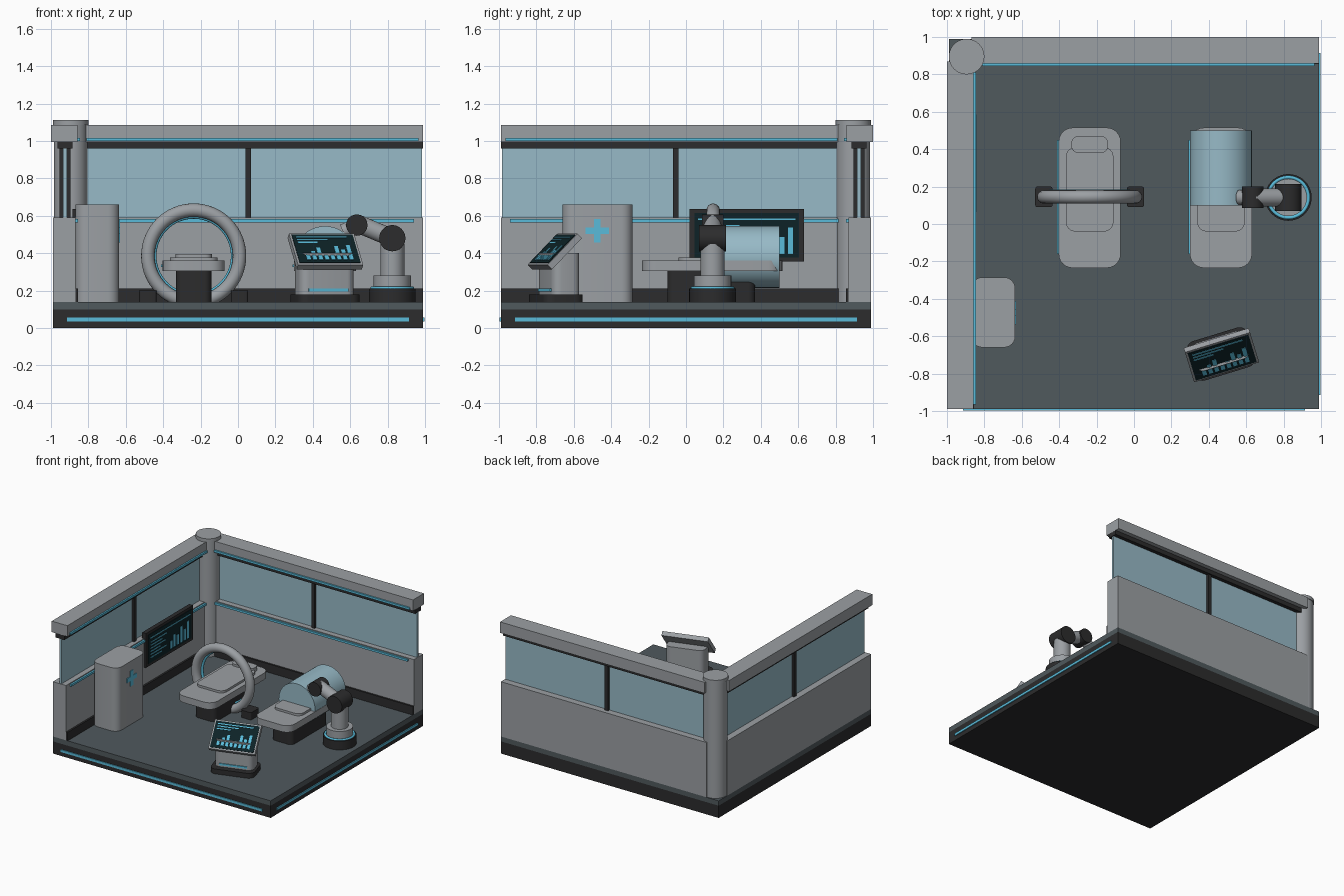
import bpy, bmesh
from math import radians, pi
from mathutils import Matrix, Vector

if "Cube" in bpy.data.objects:
    bpy.data.objects.remove(bpy.data.objects["Cube"])


def material(name, rgb):
    m = bpy.data.materials.new(name)
    m.use_nodes = True
    m.diffuse_color = (*rgb, 1)
    m.node_tree.nodes["Principled BSDF"].inputs["Base Color"].default_value = (*rgb, 1)
    return m


GREY = material("light grey", (0.33, 0.35, 0.37))
SLATE = material("slate floor", (0.08, 0.1, 0.11))
DARK = material("charcoal", (0.025, 0.025, 0.026))
CYAN = material("cyan light", (0.1, 0.5, 0.7))
GLASS = material("blue glass", (0.31, 0.49, 0.57))
SCREEN = material("dark screen", (0.004, 0.016, 0.02))


def finish(bm, name, mat, matrix=None, smooth=False):
    if matrix is not None:
        bm.transform(matrix)
    me = bpy.data.meshes.new(name)
    bm.to_mesh(me)
    bm.free()
    me.materials.append(mat)
    ob = bpy.data.objects.new(name, me)
    bpy.context.collection.objects.link(ob)
    if smooth:
        bpy.ops.object.select_all(action="DESELECT")
        ob.select_set(True)
        bpy.context.view_layer.objects.active = ob
        bpy.ops.object.shade_smooth_by_angle(angle=radians(35))
    return ob


def box(name, mat, x, y, z, round_by=0, matrix=None):
    """Box from (min, max) ranges, with optional rounded vertical corners."""
    bm = bmesh.new()
    bmesh.ops.create_cube(bm, size=1)
    for v in bm.verts:
        v.co = [r[0] if c < 0 else r[1] for c, r in zip(v.co, (x, y, z))]
    if round_by:
        upright = [e for e in bm.edges if abs(e.verts[0].co.z - e.verts[1].co.z) > 1e-5]
        bmesh.ops.bevel(bm, geom=upright, offset=round_by, segments=6,
                        profile=0.5, affect="EDGES")
    return finish(bm, name, mat, matrix, round_by > 0)


def rod(name, mat, start, end, radius, sides=40):
    a, b = Vector(start), Vector(end)
    bm = bmesh.new()
    bmesh.ops.create_cone(bm, cap_ends=True, segments=sides, radius1=radius,
                          radius2=radius, depth=(b - a).length)
    turn = (b - a).to_track_quat("Z", "Y").to_matrix().to_4x4()
    return finish(bm, name, mat, Matrix.Translation((a + b) / 2) @ turn, True)


def ring(name, mat, centre, major, minor, upright=False):
    bpy.ops.mesh.primitive_torus_add(location=centre, major_radius=major, minor_radius=minor,
                                     major_segments=64, minor_segments=16,
                                     rotation=(pi / 2 if upright else 0, 0, 0))
    ob = bpy.context.object
    ob.name = name
    ob.data.materials.append(mat)
    bpy.ops.object.shade_smooth_by_angle(angle=radians(60))


def graphics(name, matrix, lines, bars, base, step, width):
    """Lines are (x0, x1, y); bars are (first x, heights)."""
    for i, (x0, x1, y) in enumerate(lines):
        box(f"{name}_line_{i}", CYAN, (x0, x1), (y - 0.004, y + 0.004), (0, 0.003), 0, matrix)
    first, heights = bars
    for i, h in enumerate(heights):
        x = first + i * step
        box(f"{name}_bar_{i}", CYAN, (x, x + width), (base, base + h), (0, 0.003), 0, matrix)


# Platform
E = 0.99
box("platform_base", DARK, (-E, E), (-E, E), (0, 0.1))
box("platform_floor", SLATE, (-E, E), (-E, E), (0.1, 0.14))
box("front_platform_light", CYAN, (-0.915, 0.915), (-0.997, -E), (0.035, 0.055))
box("right_platform_light", CYAN, (E, 0.998), (-0.915, 0.915), (0.035, 0.055))

# Walls: modelled along x at the back, then turned for the left side
SIDE = Matrix.Rotation(pi / 2, 4, "Z") @ Matrix.Scale(-1, 4, (1, 0, 0))
for side, m in (("back", None), ("side", SIDE)):
    def wall(part, mat, x, y, z):
        ob = box(f"{side}_wall_{part}", mat, x, y, z)
        if m is not None:
            # swap so the run starts at the corner column
            ob.data.transform(Matrix(((0, -1, 0, 0), (-1, 0, 0, 0), (0, 0, 1, 0), (0, 0, 0, 1))))
            ob.data.flip_normals()
    wall("lower", GREY, (-0.88, E), (0.87, E), (0.14, 0.59))
    wall("skirting", DARK, (-0.86, E), (0.855, 0.87), (0.14, 0.21))
    wall("glass", GLASS, (-0.88, 0.985), (0.915, 0.935), (0.59, 0.96))
    wall("mullion", DARK, (0.04, 0.07), (0.895, 0.955), (0.59, 0.96))
    wall("header", DARK, (-0.88, E), (0.885, 0.965), (0.96, 0.997))
    wall("cap", GREY, (-0.87, E), (0.858, 1.0), (0.995, 1.085))
    wall("cap_light", CYAN, (-0.81, 0.965), (0.846, 0.858), (1.0, 1.017))
    wall("sill_light", CYAN, (-0.85, 0.94), (0.856, 0.87), (0.565, 0.582))

# Corner column
rod("corner_column", GREY, (-0.895, 0.895, 0.14), (-0.895, 0.895, 1.09), 0.09)
rod("column_collar", GREY, (-0.895, 0.895, 1.085), (-0.895, 0.895, 1.113), 0.095)

# Beds
for name, cx in (("scanner", -0.237), ("canopy", 0.465)):
    def part(label, mat, half, y, z, r):
        box(f"{name}_bed_{label}", mat, (cx - half, cx + half), y, z, r)
    part("pedestal", DARK, 0.095, (-0.1, 0.37), (0.14, 0.305), 0.04)
    part("slab", GREY, 0.166, (-0.235, 0.515), (0.305, 0.36), 0.075)
    part("mattress", GREY, 0.127, (-0.04, 0.41), (0.36, 0.378), 0.05)
    part("pillow", GREY, 0.097, (0.38, 0.47), (0.36, 0.395), 0.035)
    box(f"{name}_bed_light", CYAN, (cx - 0.174, cx - 0.165), (-0.16, 0.45), (0.325, 0.34))

# Scanner ring with its feet
ring("scanner_ring", GREY, (-0.237, 0.145, 0.385), 0.245, 0.036, True)
ring("scanner_ring_light", CYAN, (-0.237, 0.174, 0.385), 0.21, 0.011, True)
for label, s in (("right", -1), ("left", 1)):
    x = -0.237 + s * 0.245
    box(f"{label}_scanner_foot", DARK, (x - 0.046, x + 0.046), (0.09, 0.2), (0.14, 0.2), 0.012)

# Glass canopy over the second bed
rod("glass_canopy", GLASS, (0.465, 0.1, 0.38), (0.465, 0.5, 0.38), 0.165, 48)

# Robot arm
AX, AY = 0.825, 0.142
for label, mat, z0, z1, r in (("base", DARK, 0.14, 0.212, 0.125),
                              ("turntable", GREY, 0.205, 0.28, 0.1),
                              ("post", GREY, 0.28, 0.45, 0.064)):
    rod(f"arm_{label}", mat, (AX, AY, z0), (AX, AY, z1), r)
ring("arm_base_light", CYAN, (AX, AY, 0.214), 0.108, 0.009)
rod("arm_shoulder", DARK, (AX, 0.07, 0.48), (AX, 0.214, 0.48), 0.07)
rod("upper_arm", GREY, (AX, AY, 0.48), (0.635, AY, 0.56), 0.048)
rod("arm_elbow", DARK, (0.635, 0.085, 0.55), (0.635, 0.2, 0.55), 0.057)
rod("forearm", GREY, (0.635, AY, 0.55), (0.562, AY, 0.515), 0.04)

# Cabinet with a cross
box("cabinet", GREY, (-0.87, -0.635), (-0.66, -0.285), (0.14, 0.66), 0.06)
for label, a, b in (("upright", 0.018, 0.063), ("arms", 0.063, 0.018)):
    box(f"cross_{label}", CYAN, (-0.636, -0.63), (-0.475 - a, -0.475 + a), (0.52 - b, 0.52 + b))

# Wall monitor: local x runs along the wall, local y is up
box("monitor_frame", DARK, (-0.885, -0.85), (0.02, 0.63), (0.355, 0.637))
box("monitor_screen", SCREEN, (-0.85, -0.846), (0.045, 0.605), (0.378, 0.615))
facing = Matrix(((0, 0, 1, -0.846), (1, 0, 0, 0.325), (0, 1, 0, 0.496), (0, 0, 0, 1)))
graphics("monitor", facing,
         [(-0.26, 0.26, 0.085), (-0.25, -0.04, 0.05), (-0.25, -0.1, 0.025), (-0.25, -0.06, 0.0),
          (-0.25, -0.13, -0.025), (-0.25, -0.05, -0.05), (-0.25, -0.11, -0.075)],
         (0.0, (0.06, 0.1, 0.08, 0.13, 0.09, 0.14)), -0.1, 0.044, 0.026)

# Control console
spot = Matrix.Translation((0.467, -0.7, 0)) @ Matrix.Rotation(radians(17), 4, "Z")
box("console_base", DARK, (-0.172, 0.172), (-0.105, 0.115), (0.14, 0.18), 0.05, spot)
box("console_pedestal", GREY, (-0.152, 0.152), (-0.055, 0.1), (0.18, 0.4), 0.045, spot)
box("console_light", CYAN, (-0.11, 0.11), (-0.062, -0.054), (0.195, 0.21), 0, spot)
tilt = spot @ Matrix.Translation((0, -0.01, 0.418)) @ Matrix.Rotation(radians(45), 4, "X")
box("console_panel", GREY, (-0.182, 0.182), (-0.118, 0.118), (-0.03, 0.005), 0, tilt)
box("console_screen", SCREEN, (-0.17, 0.17), (-0.106, 0.106), (0.005, 0.009), 0, tilt)
graphics("console", tilt @ Matrix.Translation((0, 0, 0.009)),
         [(-0.15, 0.13, 0.085), (-0.15, 0.02, 0.065), (-0.15, -0.04, 0.045)],
         (-0.125, (0.04, 0.065, 0.09, 0.035, 0.05, 0.1, 0.075, 0.11)), -0.085, 0.034, 0.022)
